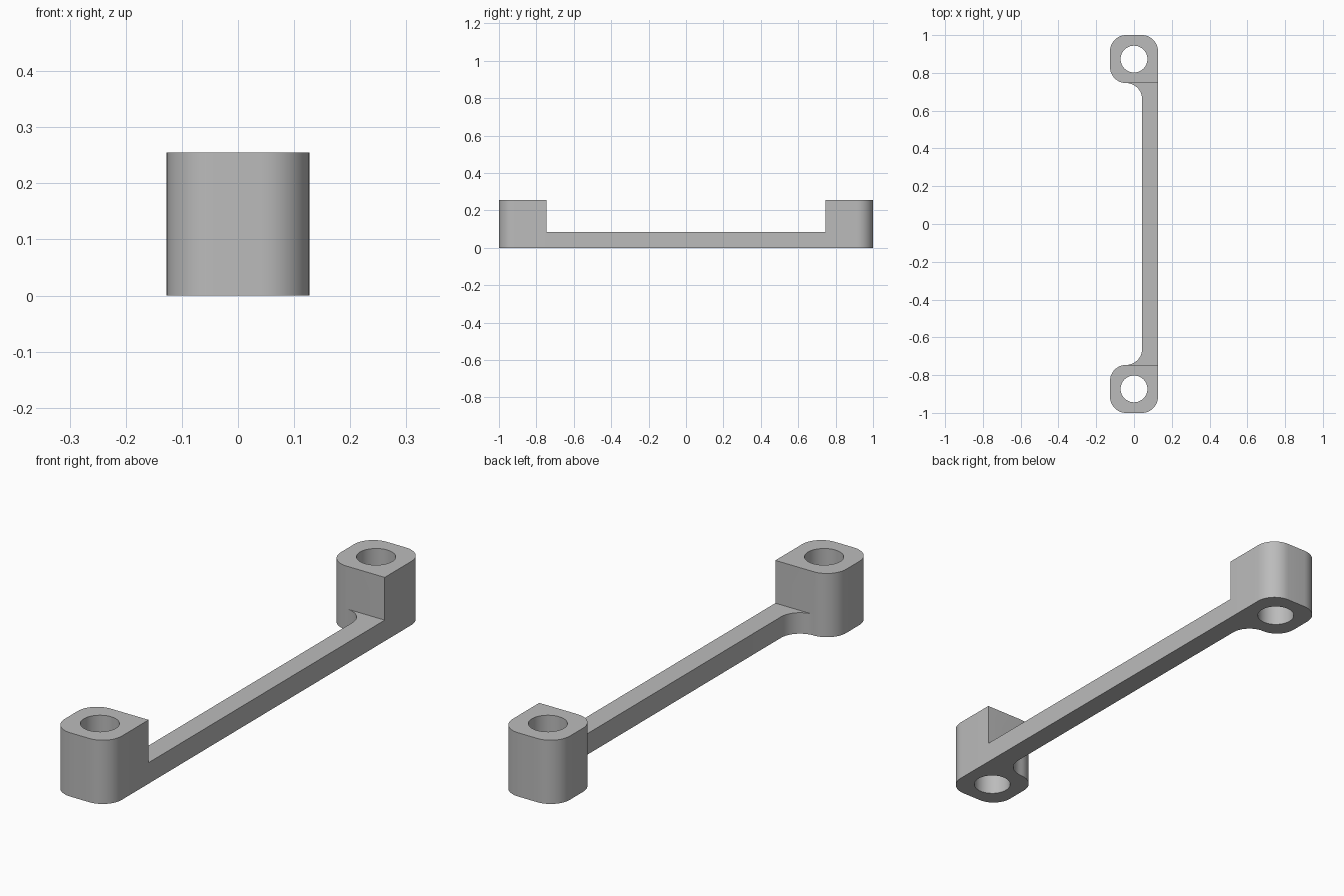
import bpy, bmesh
from math import cos, sin, pi
from mathutils import Vector

cube = bpy.data.objects.get("Cube")
if cube:
    bpy.data.objects.remove(cube, do_unlink=True)

HALF = 0.127            # half width of a post
INNER = 1 - 2 * HALF    # y of the post face towards the rail
CENTRE = 1 - HALF
POST_Z, RAIL_Z = 0.255, 0.084
ROUND, HOLE = 0.085, 0.071
RAIL_X = HALF - ROUND   # inner side of the rail


def arc(cx, cy, r, start, end, n=12):
    return [(cx + r * cos(start + (end - start) * i / n),
             cy + r * sin(start + (end - start) * i / n)) for i in range(n + 1)]


def walls(bm, loop, z0, z1, closed=True):
    """Upright faces along a path."""
    low = [bm.verts.new((x, y, z0)) for x, y in loop]
    top = [bm.verts.new((x, y, z1)) for x, y in loop]
    for i in range(len(loop) if closed else len(loop) - 1):
        j = (i + 1) % len(loop)
        bm.faces.new((low[i], low[j], top[j], top[i]))


def cap(bm, loops, z):
    """Flat face bounded by an outline and any holes."""
    edges = []
    for loop in loops:
        vs = [bm.verts.new((x, y, z)) for x, y in loop]
        edges += [bm.edges.new((vs[i - 1], vs[i])) for i in range(len(vs))]
    bmesh.ops.triangle_fill(bm, edges=edges, use_beauty=True,
                            use_dissolve=False, normal=Vector((0, 0, 1)))


bm = bmesh.new()

# End posts: three rounded corners, one square corner and a through hole
c = HALF - ROUND
post = [(HALF, INNER)]
post += arc(c, CENTRE + c, ROUND, 0, pi / 2)
post += arc(-c, CENTRE + c, ROUND, pi / 2, pi)
post += arc(-c, CENTRE - c, ROUND, pi, 1.5 * pi)
hole = arc(0, CENTRE, HOLE, 0, 2 * pi, 48)[:-1]
for side in (1, -1):
    outline = [(x, y * side) for x, y in post]
    bore = [(x, y * side) for x, y in hole]
    walls(bm, outline, 0, RAIL_Z, closed=False)   # open where the rail joins
    walls(bm, outline, RAIL_Z, POST_Z)
    walls(bm, bore, 0, POST_Z)
    for z in (0, POST_Z):
        cap(bm, [outline, bore], z)

# Rail with a concave fillet into each post
fillet = arc(-c, INNER - ROUND, ROUND, pi / 2, 0)
inner_side = fillet + [(x, -y) for x, y in reversed(fillet)]
outer_side = [(HALF, -INNER), (HALF, INNER)]
walls(bm, inner_side, 0, RAIL_Z, closed=False)
walls(bm, outer_side, 0, RAIL_Z, closed=False)
for z in (0, RAIL_Z):
    cap(bm, [inner_side + outer_side], z)

bmesh.ops.remove_doubles(bm, verts=bm.verts, dist=0.0005)
bmesh.ops.recalc_face_normals(bm, faces=bm.faces)

mesh = bpy.data.meshes.new("handle_bracket")
bm.to_mesh(mesh)
bm.free()
bracket = bpy.data.objects.new("handle_bracket", mesh)
bpy.context.collection.objects.link(bracket)

# Plain grey finish
grey = bpy.data.materials.new("plain_grey")
grey.use_nodes = True
colour = (0.5, 0.5, 0.5, 1)
grey.diffuse_color = colour
grey.node_tree.nodes["Principled BSDF"].inputs["Base Color"].default_value = colour
mesh.materials.append(grey)

bpy.ops.object.select_all(action="DESELECT")
bracket.select_set(True)
bpy.context.view_layer.objects.active = bracket
bpy.ops.object.shade_smooth_by_angle(angle=pi / 6)
